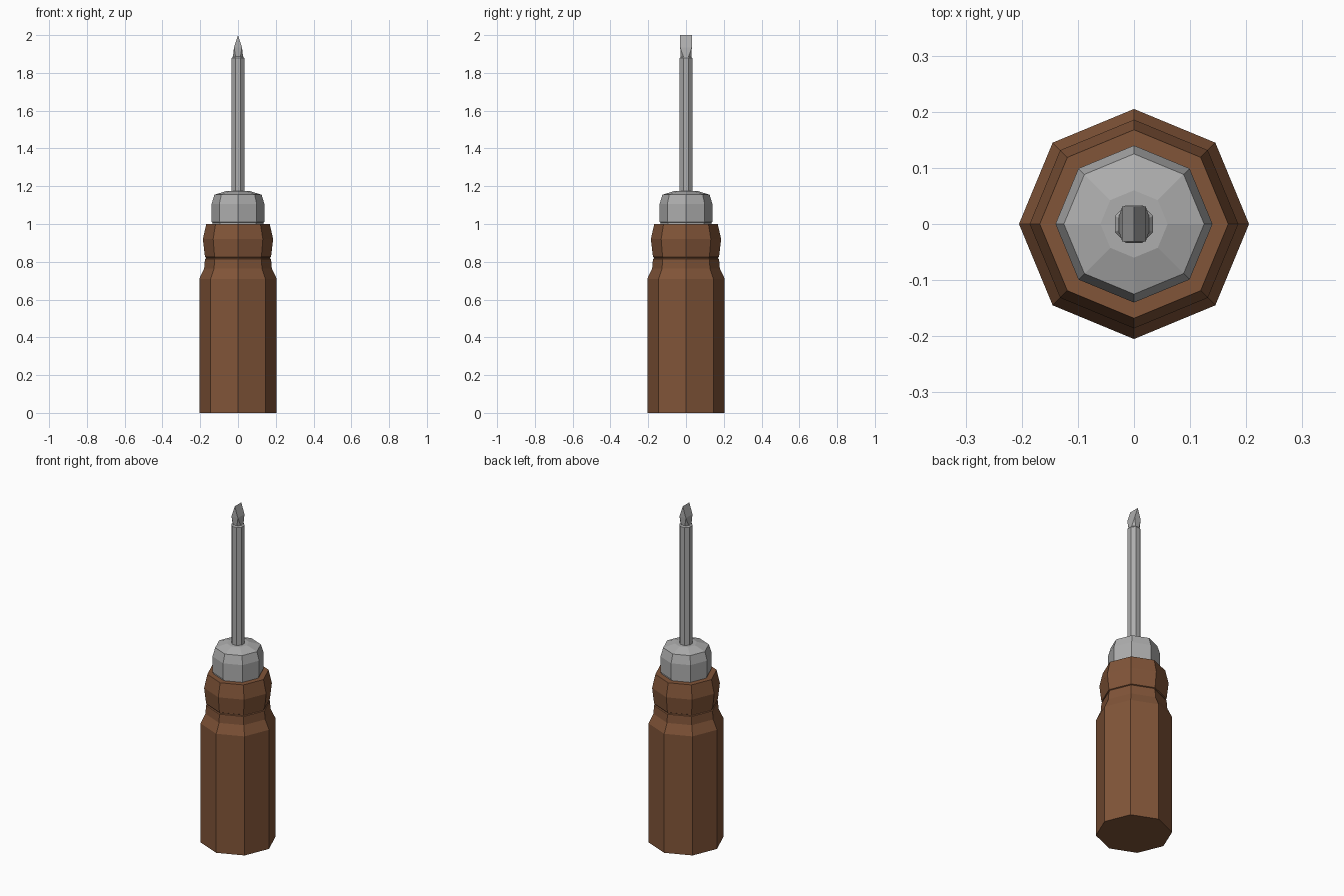
import bpy, bmesh, math

if "Cube" in bpy.data.objects:
    bpy.data.objects.remove(bpy.data.objects["Cube"])


def material(name, rgb):
    m = bpy.data.materials.new(name)
    m.diffuse_color = (*rgb, 1)
    m.use_nodes = True
    m.node_tree.nodes["Principled BSDF"].inputs["Base Color"].default_value = m.diffuse_color
    return m


wood = material("brown wood", (0.22, 0.09, 0.04))
metal = material("grey metal", (0.42, 0.42, 0.42))


def loft(name, mat, rings, turn=0.0):
    """Eight-sided loft through rings of (x radius, y radius, z), capped."""
    bm = bmesh.new()
    loops = []
    for rx, ry, z in rings:
        loops.append([bm.verts.new((rx * math.cos(turn + i * math.pi / 4),
                                    ry * math.sin(turn + i * math.pi / 4), z))
                      for i in range(8)])
    for a, b in zip(loops, loops[1:]):
        for i in range(8):
            j = (i + 1) % 8
            bm.faces.new((a[i], a[j], b[j], b[i]))
    bm.faces.new(loops[0][::-1])
    bm.faces.new(loops[-1])
    return finish(name, mat, bm)


def finish(name, mat, bm):
    bmesh.ops.recalc_face_normals(bm, faces=bm.faces)
    me = bpy.data.meshes.new(name)
    bm.to_mesh(me)
    bm.free()
    me.materials.append(mat)
    ob = bpy.data.objects.new(name, me)
    bpy.context.collection.objects.link(ob)
    return ob


def rounded(profile):
    return [(r, r, z) for r, z in profile]


# Handle: straight grip, shoulder, thin groove and collar
loft("handle", wood, rounded([
    (0.205, 0), (0.205, 0.71), (0.179, 0.765), (0.175, 0.815), (0.169, 0.818),
    (0.169, 0.823), (0.175, 0.826), (0.186, 0.92), (0.168, 1.0)]))

# Ferrule: bevelled cap
loft("ferrule", metal, rounded([
    (0.135, 0.99), (0.135, 1.008), (0.14, 1.01), (0.14, 1.105),
    (0.125, 1.155), (0.06, 1.175), (0.04, 1.175)]))

# Shaft with small end bevel
loft("shaft", metal, rounded([
    (0.037, 1.16), (0.037, 1.878), (0.030, 1.886)]), math.pi / 8)

# Blade tip: octagonal root, squared middle, straight chisel edge along y
bm = bmesh.new()
root = [bm.verts.new((0.030 * math.cos(a), 0.030 * math.sin(a), 1.88))
        for a in [math.pi / 8 + i * math.pi / 4 for i in range(8)]]
for sx in (-1, 1):
    for sy in (-1, 1):
        bm.verts.new((sx * 0.021, sy * 0.031, 1.935))
for sy in (-1, 1):
    bm.verts.new((0, sy * 0.031, 2.0))
bmesh.ops.convex_hull(bm, input=bm.verts)
bmesh.ops.dissolve_limit(bm, angle_limit=0.02, verts=bm.verts, edges=bm.edges)
finish("blade_tip", metal, bm)
